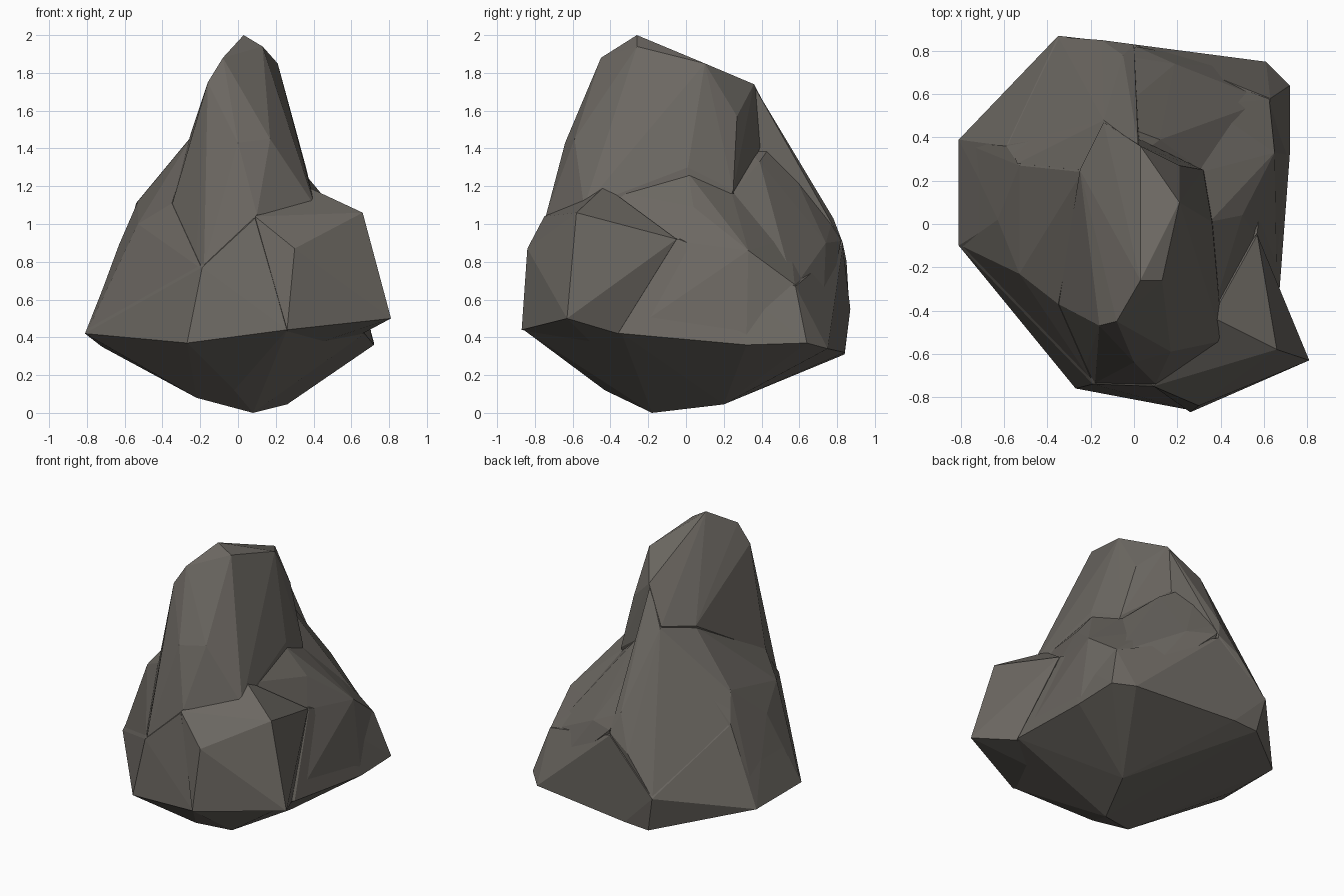
import bpy, bmesh

stone = bpy.data.materials.new("warm grey stone")
stone.diffuse_color = (0.150, 0.138, 0.122, 1)


def chunk(name, points):
    """A faceted lump of stone: the convex hull of a few corner points."""
    bm = bmesh.new()
    for p in points:
        bm.verts.new(p)
    res = bmesh.ops.convex_hull(bm, input=bm.verts[:])
    junk = {g for g in res["geom_interior"] + res["geom_unused"]
            if isinstance(g, bmesh.types.BMVert)}
    bmesh.ops.delete(bm, geom=list(junk), context='VERTS')
    bmesh.ops.recalc_face_normals(bm, faces=bm.faces[:])
    me = bpy.data.meshes.new(name)
    bm.to_mesh(me)
    bm.free()
    me.materials.append(stone)
    ob = bpy.data.objects.new(name, me)
    bpy.context.collection.objects.link(ob)
    return ob


# Wide base: underside, widest ring, then upper slope
rock = chunk("rock", [
    (0.08, -0.18, 0), (0.26, 0.2, 0.045), (-0.22, -0.32, 0.08),
    (-0.02, -0.43, 0.12), (-0.43, -0.1, 0.23), (0.1, 0.62, 0.24),
    (-0.72, 0.1, 0.35), (-0.12, 0.84, 0.32),
    (-0.81, -0.1, 0.42), (-0.27, -0.76, 0.37), (0.26, -0.86, 0.44),
    (0.67, -0.34, 0.42), (0.72, 0.32, 0.36), (0.72, 0.64, 0.37),
    (-0.3, 0.84, 0.31), (-0.35, 0.87, 0.55), (-0.81, 0.39, 0.42),
    (-0.19, -0.74, 0.77), (-0.62, 0.02, 0.9), (-0.59, 0.36, 0.93),
    (0, 0.83, 0.88), (0.61, 0.75, 0.34), (0.63, 0.58, 0.67),
    (0.57, -0.04, 0.92), (0.09, -0.75, 1.03)])

# Front right shoulder block
shoulder = chunk("shoulder", [
    (0.26, -0.87, 0.44), (0.81, -0.63, 0.5), (0.66, -0.36, 0.42),
    (0.3, -0.84, 0.87), (0.09, -0.75, 1.04), (0.66, -0.58, 1.06),
    (0.42, -0.55, 1.1), (0.36, -0.43, 1.2), (0.57, -0.05, 0.92),
    (0.1, -0.2, 0.6), (0.28, -0.45, 0.32)])

# Tall leaning crown, rooted deep in the base
crown = chunk("crown", [
    (0.03, -0.26, 2.0), (0.13, -0.26, 1.94), (0.21, 0.1, 1.85),
    (-0.08, -0.45, 1.88), (-0.16, -0.47, 1.75), (0.03, 0.36, 1.74),
    (-0.14, 0.47, 1.53), (-0.25, 0.25, 1.48), (0.21, 0.27, 1.57),
    (0.17, -0.59, 1.45), (0.0, -0.64, 1.43), (0.1, -0.74, 1.05),
    (0.41, -0.54, 1.09), (0.36, 0.01, 1.3), (0.32, 0.25, 1.18),
    (-0.35, -0.37, 1.1), (-0.18, -0.735, 0.78), (-0.25, -0.74, 0.42),
    (0.4, 0, 0.6), (0, 0.1, 0.5)])

# Slope from the crown down to the left edge
left = chunk("left_flank", [
    (-0.24, 0.24, 1.47), (-0.15, 0.45, 1.5), (-0.53, 0.27, 1.12),
    (-0.53, -0.23, 1.0), (-0.35, -0.37, 1.11), (-0.63, 0.02, 0.89),
    (-0.59, 0.36, 0.94), (-0.8, -0.1, 0.43), (-0.8, 0.38, 0.43),
    (-0.26, -0.75, 0.38), (-0.19, -0.735, 0.76), (0, 0, 0.5)])

# Step from the crown down to the right edge
right = chunk("right_flank", [
    (0.35, 0.01, 1.27), (0.31, 0.24, 1.17), (0.5, 0.04, 1.09),
    (0.65, 0.33, 0.86), (0.625, 0.575, 0.68), (0.33, 0.55, 0.93),
    (0.56, -0.05, 0.91), (0.36, -0.42, 1.18), (0.66, -0.3, 0.43),
    (0.71, 0.32, 0.38), (0.6, 0.73, 0.36), (0.19, 0.74, 0.8),
    (0, 0.1, 0.5)])

# Ridge running down the back
ridge = chunk("back_ridge", [
    (0.02, 0.36, 1.73), (-0.14, 0.48, 1.52), (-0.25, 0.25, 1.46),
    (0.0, 0.83, 0.9), (-0.05, 0.78, 1.03), (-0.15, 0.85, 0.8),
    (-0.54, 0.28, 1.11), (-0.58, 0.37, 0.93), (-0.35, 0.865, 0.55),
    (0.05, 0.2, 0.5), (0.0, 0.7, 0.5)])

# Shallow slope filling the back right
slope = chunk("back_slope", [
    (0.12, 0.39, 1.33), (0.31, 0.25, 1.16), (0.33, 0.55, 0.94),
    (0.19, 0.74, 0.9), (0.01, 0.82, 0.91), (-0.04, 0.775, 1.02),
    (-0.12, 0.48, 1.46), (0.0, 0.3, 1.4), (0.62, 0.57, 0.66),
    (0.58, 0.72, 0.37), (0.0, 0.7, 0.5), (0.05, 0.2, 0.5)])

# Fuse the chunks into one solid rock
parts = (shoulder, crown, left, right, ridge, slope)
for part in parts:
    mod = rock.modifiers.new("fuse " + part.name, 'BOOLEAN')
    mod.operation = 'UNION'
    mod.solver = 'EXACT'
    mod.object = part
bpy.context.view_layer.objects.active = rock
rock.select_set(True)
for mod in list(rock.modifiers):
    bpy.ops.object.modifier_apply(modifier=mod.name)
for part in parts:
    bpy.data.objects.remove(part, do_unlink=True)
